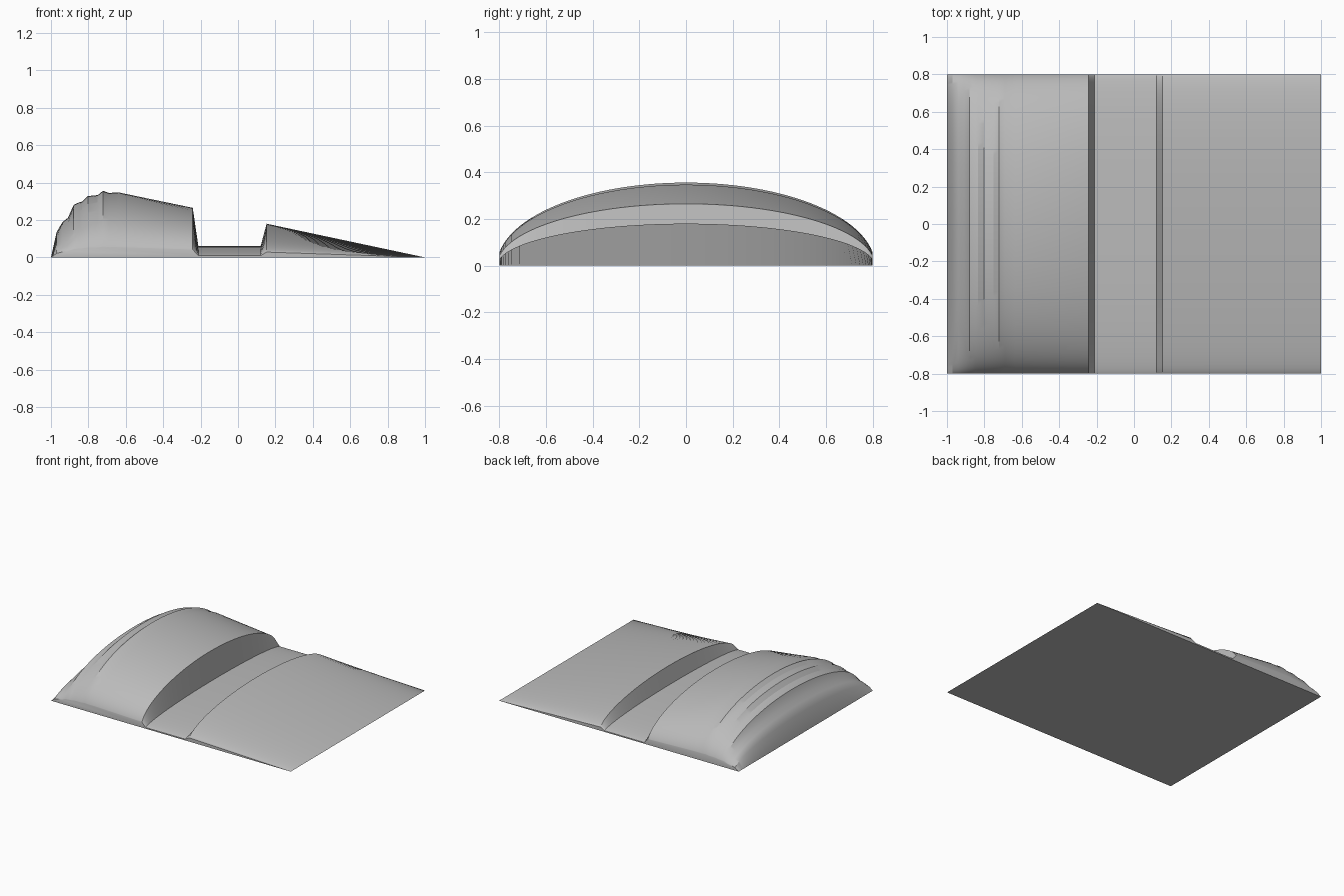
import bpy, bmesh, math

if "Cube" in bpy.data.objects:
    bpy.data.objects.remove(bpy.data.objects["Cube"])

# Lengthwise profile at the centre line (x, z): rippled nose, slope, slot, tail
PROFILE = [(-1, 0), (-.97, .135), (-.939, .188), (-.909, .212), (-.879, .28),
           (-.848, .295), (-.833, .298), (-.803, .328), (-.75, .333), (-.722, .356),
           (-.69, .345), (-.636, .347), (-.242, .265), (-.212, .06),
           (.121, .06), (.153, .18), (1, 0)]
NY, HALF = 60, 0.8


def crown(y):
    """Elliptical camber across the width, leaving a thin rim at the sides."""
    return math.sqrt(1 - (y / 0.81) ** 2)


bm = bmesh.new()
rows = []
for j in range(NY + 1):
    # cosine spacing packs the rows near the steep side rims
    y = -HALF * math.cos(math.pi * j / NY)
    top = [bm.verts.new((x, y, z * crown(y))) for x, z in PROFILE]
    rows.append(top)

# Curved top skin
for a, b in zip(rows, rows[1:]):
    for i in range(len(PROFILE) - 1):
        bm.faces.new((a[i], a[i + 1], b[i + 1], b[i]))

# Flat side rims and underside
bm.faces.new(rows[0][::-1])
bm.faces.new(rows[-1])
bm.faces.new([r[0] for r in rows] + [r[-1] for r in reversed(rows)])
bmesh.ops.recalc_face_normals(bm, faces=bm.faces)

mesh = bpy.data.meshes.new("cambered_shell")
bm.to_mesh(mesh)
bm.free()
shell = bpy.data.objects.new("cambered_shell", mesh)
bpy.context.collection.objects.link(shell)

grey = bpy.data.materials.new("plain grey")
grey.diffuse_color = (0.5, 0.5, 0.5, 1)
grey.use_nodes = True
grey.node_tree.nodes["Principled BSDF"].inputs["Base Color"].default_value = grey.diffuse_color
mesh.materials.append(grey)

bpy.context.view_layer.objects.active = shell
shell.select_set(True)
bpy.ops.object.shade_smooth_by_angle(angle=math.radians(30))
